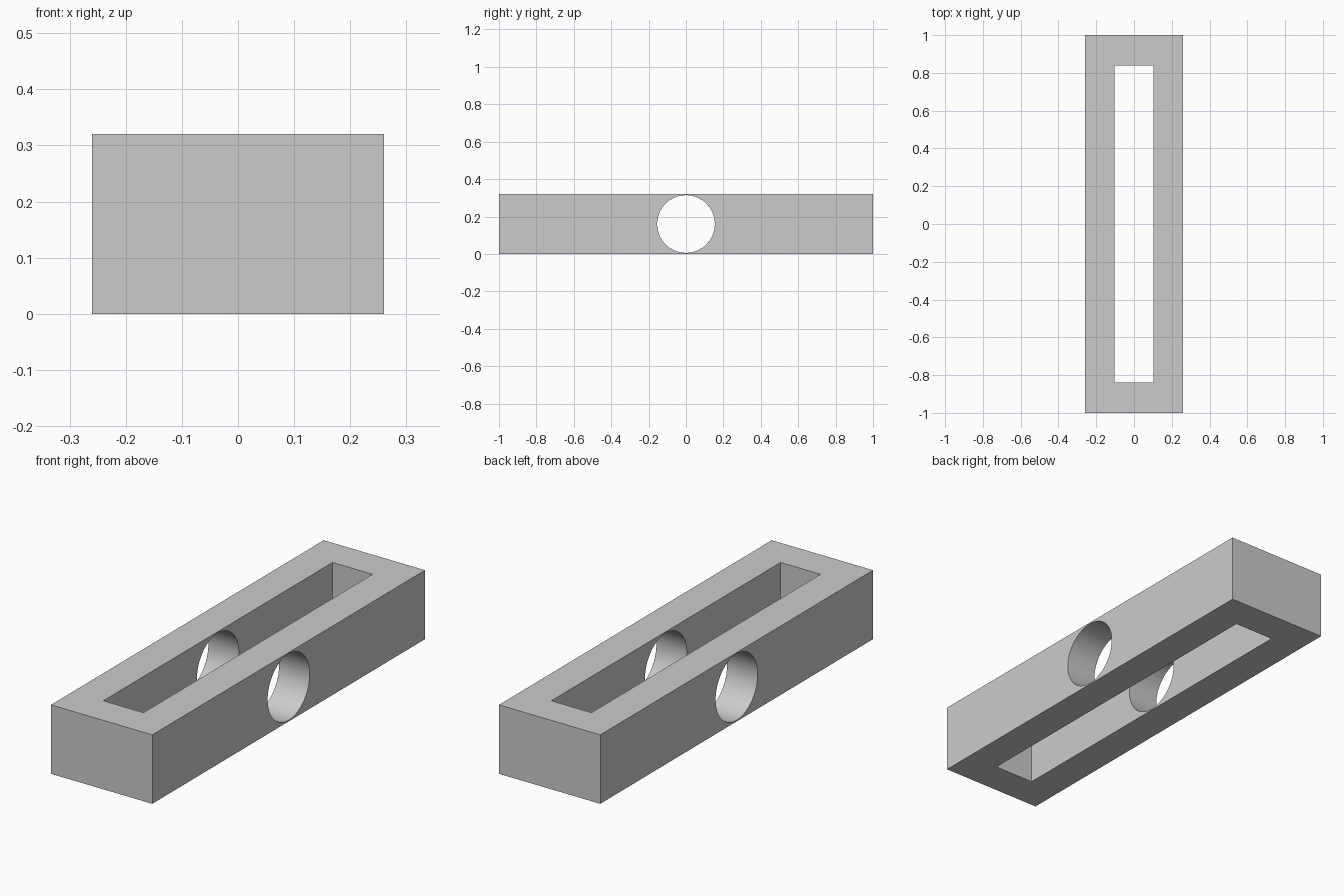
import bpy
from math import pi

if "Cube" in bpy.data.objects:
    bpy.data.objects.remove(bpy.data.objects["Cube"], do_unlink=True)

WIDTH, LENGTH, HEIGHT = 0.52, 2.0, 0.32
SLOT_WIDTH, SLOT_LENGTH = 0.206, 1.68
BORE_RADIUS = 0.154
CENTRE = (0, 0, HEIGHT / 2)

grey = bpy.data.materials.new("plain_grey")
grey.use_nodes = True
colour = (0.6, 0.6, 0.6, 1)
grey.diffuse_color = colour
grey.node_tree.nodes["Principled BSDF"].inputs["Base Color"].default_value = colour


def block(name, size):
    bpy.ops.mesh.primitive_cube_add(size=1, location=CENTRE)
    obj = bpy.context.object
    obj.name = name
    obj.scale = size
    bpy.ops.object.transform_apply(location=False, rotation=False, scale=True)
    obj.data.materials.append(grey)
    return obj


# Outer bar
bar = block("slotted_bar", (WIDTH, LENGTH, HEIGHT))

# Long vertical slot
slot = block("slot_cutter", (SLOT_WIDTH, SLOT_LENGTH, HEIGHT * 2))

# Round cross bore through both side walls
bpy.ops.mesh.primitive_cylinder_add(vertices=96, radius=BORE_RADIUS, depth=WIDTH * 2,
                                    location=CENTRE, rotation=(0, pi / 2, 0))
bore = bpy.context.object
bore.name = "bore_cutter"
bore.data.materials.append(grey)

# Cut the openings, then discard the cutters
bpy.ops.object.select_all(action="DESELECT")
bpy.context.view_layer.objects.active = bar
bar.select_set(True)
for cutter in (slot, bore):
    cutter.hide_render = True
    cut = bar.modifiers.new(cutter.name, "BOOLEAN")
    cut.operation = "DIFFERENCE"
    cut.solver = "EXACT"
    cut.object = cutter
    bpy.ops.object.modifier_apply(modifier=cut.name)
    bpy.data.objects.remove(cutter, do_unlink=True)

# Smooth bore walls with crisp edges
bpy.ops.object.shade_smooth_by_angle(angle=pi / 6)
